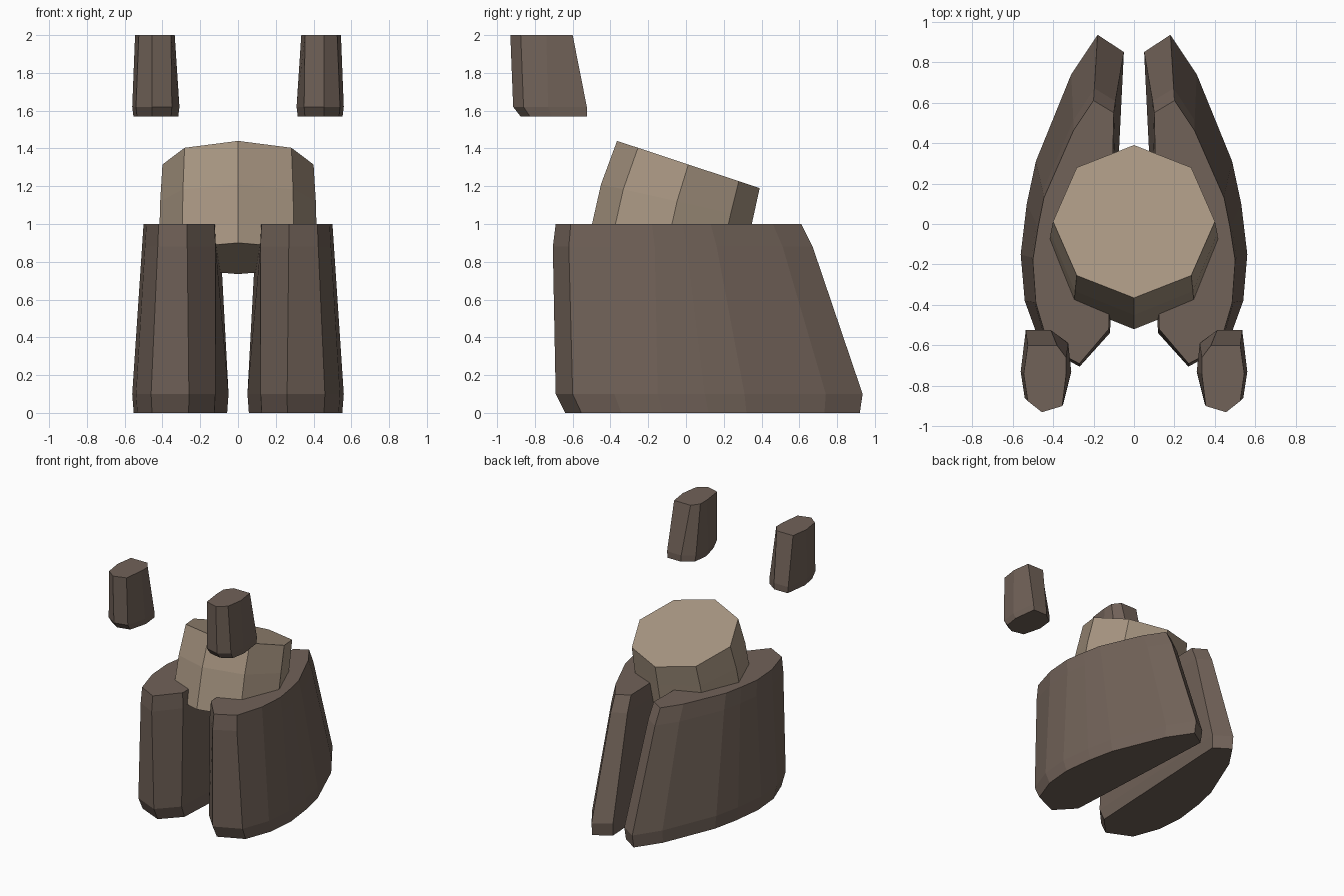
import bpy, bmesh, math

if "Cube" in bpy.data.objects:
    bpy.data.objects.remove(bpy.data.objects["Cube"])


def material(name, rgb):
    m = bpy.data.materials.new(name)
    m.diffuse_color = (*rgb, 1)
    m.use_nodes = True
    m.node_tree.nodes["Principled BSDF"].inputs["Base Color"].default_value = m.diffuse_color
    return m


brown = material("dark brown", (0.165, 0.122, 0.098))
tan = material("tan", (0.392, 0.305, 0.223))


def loft(name, rings, mat, side=1):
    """Skin matching rings of points from bottom to top; side=-1 mirrors x."""
    bm = bmesh.new()
    loops = [[bm.verts.new((side * x, y, z)) for x, y, z in r] for r in rings]
    for a, b in zip(loops, loops[1:]):
        for i in range(len(a)):
            j = (i + 1) % len(a)
            bm.faces.new((a[i], a[j], b[j], b[i]))
    bm.faces.new(loops[0][::-1])
    bm.faces.new(loops[-1])
    bmesh.ops.recalc_face_normals(bm, faces=bm.faces)
    me = bpy.data.meshes.new(name)
    bm.to_mesh(me)
    bm.free()
    me.materials.append(mat)
    ob = bpy.data.objects.new(name, me)
    bpy.context.collection.objects.link(ob)
    return ob


# Leg outlines: wide near the ground, narrower at the top
leg_low = [(.26, -.69), (.46, -.60), (.54, -.38), (.56, -.15), (.53, .10),
           (.485, .31), (.31, .74), (.18, .935), (.05, .85), (.12, -.54)]
leg_top = [(.27, -.69), (.42, -.61), (.485, -.39), (.50, -.18), (.475, -.02),
           (.445, .13), (.30, .46), (.20, .61), (.10, .55), (.125, -.52)]
leg = [
    [(.3 + (x - .3) * .97, y * .96 + .0225, 0) for x, y in leg_low],
    [(x, y, .10) for x, y in leg_low],
    [(.3 + (x - .3) * 1.04, y * 1.058 + .025, .88) for x, y in leg_top],
    [(x, y, 1.0) for x, y in leg_top],
]

# Floating upper pieces: bevelled at the bottom front
arm_low = [(.455, -.915), (.54, -.86), (.56, -.73), (.535, -.525),
           (.41, -.525), (.325, -.59), (.31, -.73), (.35, -.89)]
arm_top = [(.455, -.93), (.525, -.875), (.545, -.74), (.525, -.60),
           (.38, -.60), (.335, -.66), (.335, -.74), (.355, -.90)]
arm = [
    [(.435 + (x - .435) * .95, -.525 + (y + .525) * .9, 1.57) for x, y in arm_low],
    [(x, y, 1.62) for x, y in arm_low],
    [(x, y, 2.0) for x, y in arm_top],
]

for label, side in (("right", 1), ("left", -1)):
    loft(label + "_leg", leg, brown, side)
    loft(label + "_arm", arm, brown, side)


# Body: eight-sided drum bending backwards, set by its front and back points
def drum_ring(front, back, r):
    cy, cz = (front[0] + back[0]) / 2, (front[1] + back[1]) / 2
    hy, hz = (back[0] - front[0]) / 2, (back[1] - front[1]) / 2
    angles = [math.tau * i / 8 for i in range(8)]
    return [(r * math.sin(a), cy - hy * math.cos(a), cz - hz * math.cos(a))
            for a in angles]


loft("body", [
    drum_ring((-.52, .90), (.29, .735), .42),
    drum_ring((-.45, 1.21), (.355, 1.03), .412),
    drum_ring((-.365, 1.44), (.39, 1.19), .40),
], tan)
